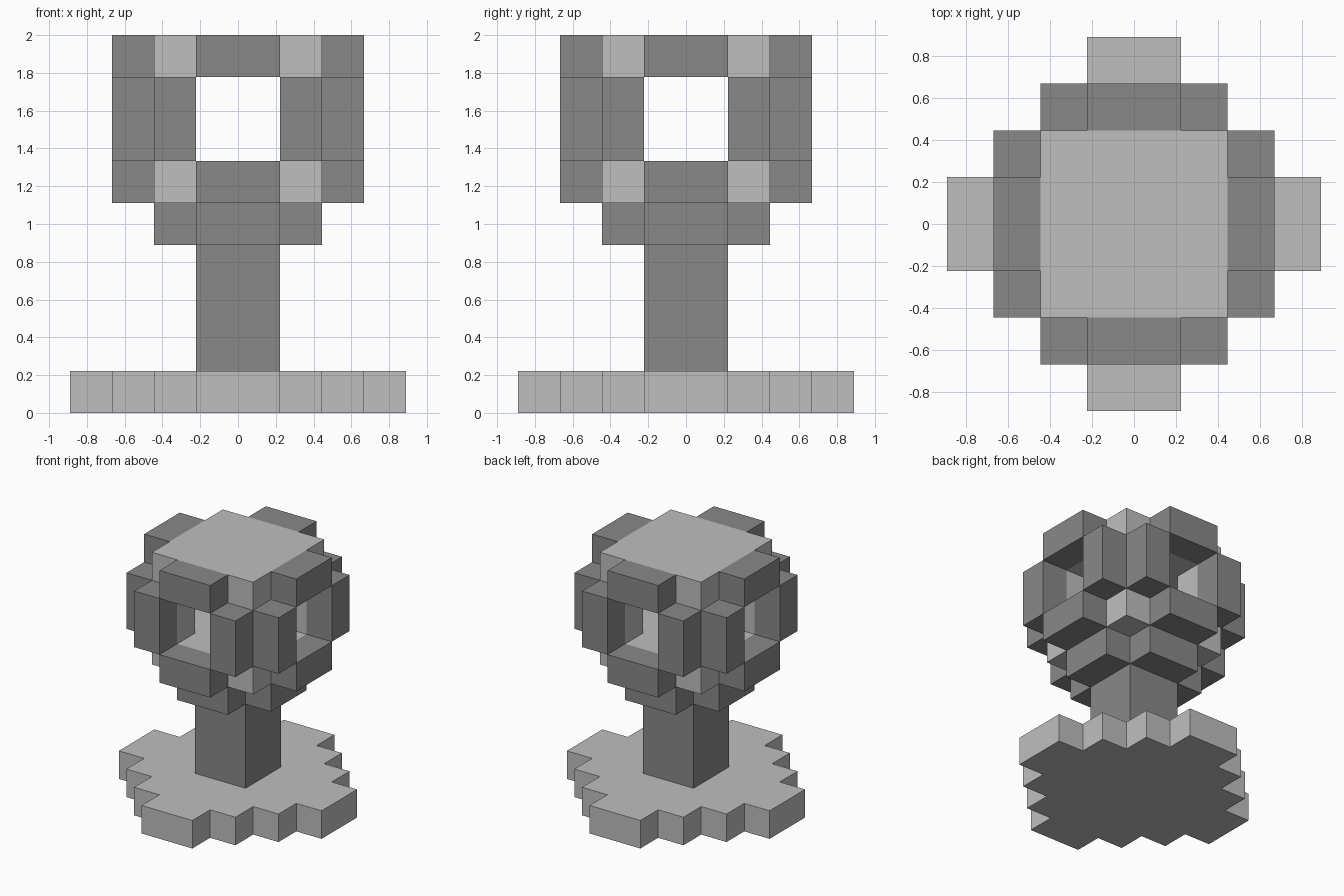
import bpy
import bmesh

UNIT = 2 / 9  # edge of one block

old = bpy.data.objects.get("Cube")
if old:
    bpy.data.objects.remove(old, do_unlink=True)


def make_material(name, value):
    mat = bpy.data.materials.new(name)
    mat.use_nodes = True
    colour = (value, value, value, 1)
    mat.diffuse_color = colour
    mat.node_tree.nodes["Principled BSDF"].inputs["Base Color"].default_value = colour
    return mat


light = make_material("light grey", 0.52)
dark = make_material("dark grey", 0.25)


def turn(points, quarter):
    for _ in range(quarter):
        points = [(-y, x) for x, y in points]
    return points


def prism(name, outline, bottom, top, mat):
    """Extrude an outline, given in blocks, between two heights."""
    bm = bmesh.new()
    face = bm.faces.new([bm.verts.new((x * UNIT, y * UNIT, bottom * UNIT)) for x, y in outline])
    up = bmesh.ops.extrude_face_region(bm, geom=[face], use_keep_orig=True)
    verts = [v for v in up["geom"] if isinstance(v, bmesh.types.BMVert)]
    bmesh.ops.translate(bm, verts=verts, vec=(0, 0, (top - bottom) * UNIT))
    bmesh.ops.recalc_face_normals(bm, faces=bm.faces)
    mesh = bpy.data.meshes.new(name)
    bm.to_mesh(mesh)
    bm.free()
    mesh.materials.append(mat)
    obj = bpy.data.objects.new(name, mesh)
    bpy.context.collection.objects.link(obj)
    return obj


def stepped(n):
    """Stepped diamond outline reaching n blocks from the middle."""
    quadrant = []
    for k in range(1, n + 1):
        quadrant.append((n + 1 - k, k))
        if k < n:
            quadrant.append((n - k, k))
    return [p for q in range(4) for p in turn(quadrant, q)]


def rect(x0, x1, y0, y1):
    return [(x0, y0), (x1, y0), (x1, y1), (x0, y1)]


# Foot, stem and cross-shaped collar
prism("base", stepped(4), 0, 1, light)
prism("stem", stepped(1), 1, 4, dark)
prism("collar", stepped(2), 4, 5, dark)

# Hollow core of the head
prism("head_floor", rect(-2, 2, -2, 2), 5, 6, light)
prism("head_roof", rect(-2, 2, -2, 2), 8, 9, light)

# Corner posts and window frames on all four sides
for q, side in enumerate(("front", "left", "back", "right")):
    prism(side + "_corner_post", turn(rect(1, 2, -2, -1), q), 6, 8, light)
    prism(side + "_window_sill", turn(rect(-1, 1, -3, -2), q), 5, 6, dark)
    prism(side + "_window_lintel", turn(rect(-1, 1, -3, -2), q), 8, 9, dark)
    for x, end in ((-2, "first"), (1, "second")):
        prism(f"{side}_{end}_window_jamb", turn(rect(x, x + 1, -3, -2), q), 6, 8, dark)
